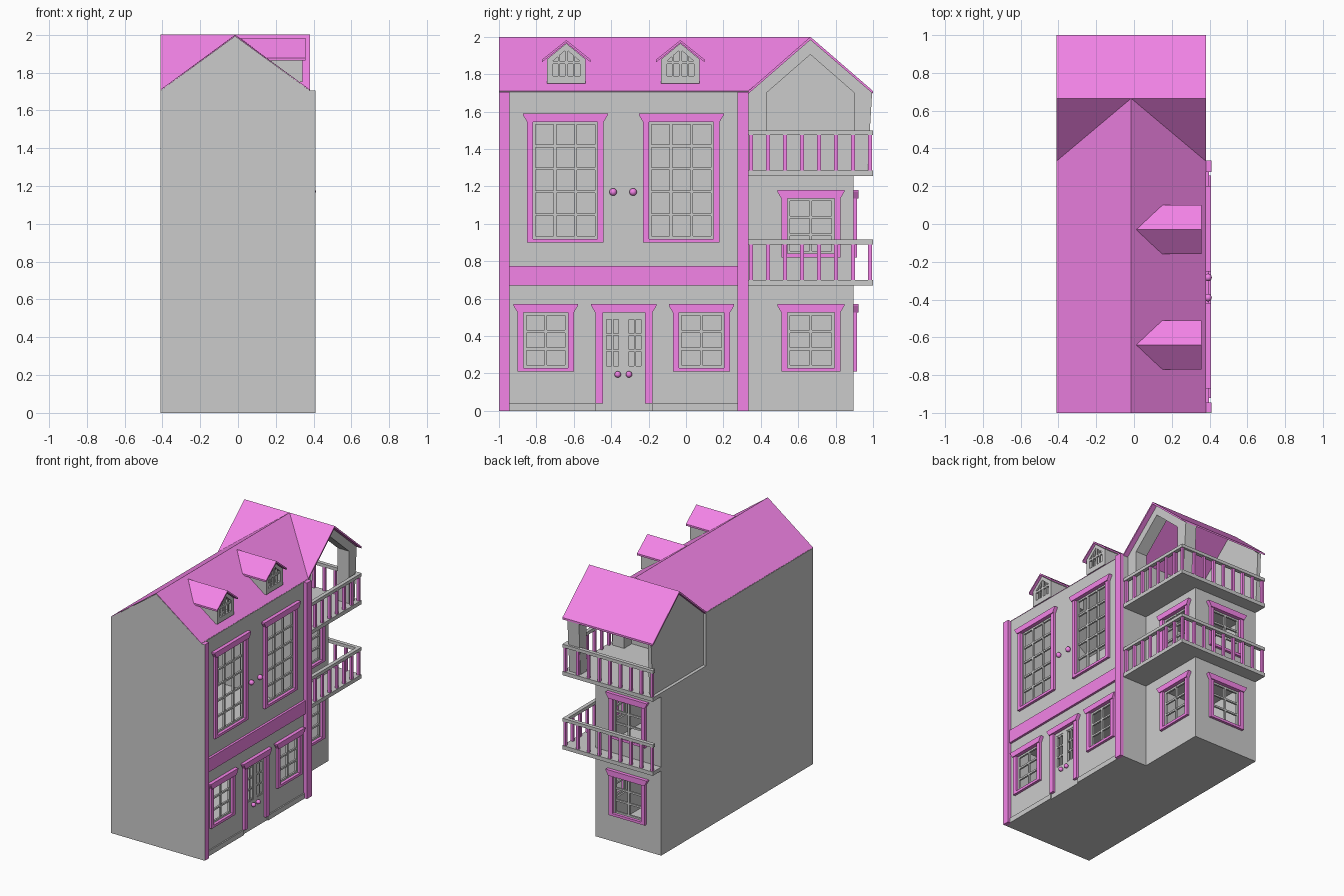
import bpy, bmesh

if "Cube" in bpy.data.objects:
    bpy.data.objects.remove(bpy.data.objects["Cube"])

pink = bpy.data.materials.new("pink")
pink.diffuse_color = (0.9, 0.23, 0.8, 1)
pink.use_nodes = True
pink.node_tree.nodes["Principled BSDF"].inputs["Base Color"].default_value = pink.diffuse_color


def prism(name, pts, axis, a, b, mat=None):
    """Extrude a 2D outline along an axis from a to b."""
    def put(p, d):
        return {"x": (d, p[0], p[1]), "y": (p[0], d, p[1]), "z": (p[0], p[1], d)}[axis]
    bm = bmesh.new()
    lo = [bm.verts.new(put(p, a)) for p in pts]
    hi = [bm.verts.new(put(p, b)) for p in pts]
    bm.faces.new(lo)
    bm.faces.new(hi)
    n = len(pts)
    for i in range(n):
        bm.faces.new((lo[i], lo[(i + 1) % n], hi[(i + 1) % n], hi[i]))
    bmesh.ops.recalc_face_normals(bm, faces=bm.faces)
    me = bpy.data.meshes.new(name)
    bm.to_mesh(me)
    bm.free()
    ob = bpy.data.objects.new(name, me)
    bpy.context.collection.objects.link(ob)
    if mat:
        me.materials.append(mat)
    return ob


def box(name, x0, x1, y0, y1, z0, z1, mat=None):
    return prism(name, [(x0, y0), (x1, y0), (x1, y1), (x0, y1)], "z", z0, z1, mat)


def carve(target, cutters):
    for c in cutters:
        m = target.modifiers.new("cut", "BOOLEAN")
        m.operation, m.solver, m.object = "DIFFERENCE", "EXACT", c
        bpy.context.view_layer.objects.active = target
        bpy.ops.object.modifier_apply(modifier=m.name)
        bpy.data.objects.remove(c)


def panel(name, axis, face, u0, u1, z0, z1, d0, d1, mat=None):
    """Box on a wall: u runs along the wall, d outwards from the face."""
    rect = [(u0, z0), (u1, z0), (u1, z1), (u0, z1)]
    return prism(name, rect, axis, face + d0, face + d1, mat)


def grid(name, axis, face, u0, u1, z0, z1, cols, rows, w=0.014):
    for i in range(cols + 1):
        u = u0 + (u1 - u0 - w) * i / cols
        panel(name + "_upright", axis, face, u, u + w, z0, z1, -0.018, -0.002)
    for j in range(rows + 1):
        z = z0 + (z1 - z0 - w) * j / rows
        panel(name + "_crossbar", axis, face, u0, u1, z, z + w, -0.017, -0.003)


def header(name, axis, face, u0, u1, z1):
    pts = [(u0, z1 - 0.045), (u1, z1 - 0.045), (u1 + 0.022, z1 - 0.008), (u1 + 0.022, z1),
           (u0 - 0.022, z1), (u0 - 0.022, z1 - 0.008)]
    prism(name + "_header", pts, axis, face, face + 0.028, pink)


def window(name, axis, face, u0, u1, z0, z1, cols, rows):
    """Pink surround with muntins; returns the hole cutter."""
    t = 0.032
    for a, b in ((u0, u0 + t), (u1 - t, u1)):
        panel(name + "_jamb", axis, face, a, b, z0, z1 - 0.045, 0, 0.02, pink)
    panel(name + "_sill", axis, face, u0 + t, u1 - t, z0, z0 + 0.02, 0, 0.02, pink)
    header(name, axis, face, u0, u1, z1)
    grid(name, axis, face, u0 + t, u1 - t, z0 + 0.02, z1 - 0.045, cols, rows)
    return panel(name + "_cutter", axis, face, u0 + t, u1 - t, z0 + 0.02, z1 - 0.045, -0.06, 0.05)


def knob(x, y, z, r):
    bpy.ops.mesh.primitive_uv_sphere_add(segments=16, ring_count=10, radius=r, location=(x, y, z))
    ob = bpy.context.object
    ob.name = "door_knob"
    ob.data.materials.append(pink)
    bpy.ops.object.shade_smooth()


XL, XR, XM, RID = -0.41, 0.38, -0.015, 0.665

# Main block: gabled shell with two hollow storeys
house = prism("house_walls", [(XL, 0), (XR, 0), (XR, 1.705), (XM, 1.993), (XL, 1.705)], "y", -1, 0.333)
cuts = [box("room", XL + .03, XR - .03, -.97, .30, .03, .67),
        prism("room", [(XL + .03, .70), (XR - .03, .70), (XR - .03, 1.69), (XM, 1.955), (XL + .03, 1.69)],
              "y", -.97, .30)]
for y0, y1 in ((-0.85, -0.44), (-0.23, 0.18)):
    cuts.append(window("tall_window", "x", XR, y0, y1, 0.90, 1.59, 3, 5))
for y0, y1 in ((-0.90, -0.60), (-0.07, 0.235)):
    cuts.append(window("low_window", "x", XR, y0, y1, 0.21, 0.57, 2, 3))
for y0, y1 in ((-0.435, -0.35), (-0.315, -0.23)):
    grid("door_pane", "x", XR, y0, y1, 0.23, 0.50, 2, 3, 0.011)
    cuts.append(panel("door_cutter", "x", XR, y0, y1, 0.23, 0.50, -0.06, 0.05))
carve(house, cuts)

# Door surround, knobs, skirting and pink trim
for a, b in ((-0.485, -0.445), (-0.22, -0.18)):
    panel("door_jamb", "x", XR, a, b, 0.04, 0.525, 0, 0.02, pink)
header("door", "x", XR, -0.485, -0.18, 0.57)
for y in (-0.365, -0.305):
    knob(XR + 0.012, y, 0.195, 0.017)
for y in (-0.39, -0.283):
    knob(XR + 0.012, y, 1.17, 0.02)
for a, b in ((-0.945, -0.485), (-0.18, 0.275)):
    panel("skirting", "x", XR, a, b, 0, 0.04, 0, 0.01)
panel("floor_band", "x", XR, -0.945, 0.275, 0.67, 0.775, 0, 0.018, pink)
panel("corner_trim_front", "x", XR, -0.996, -0.945, 0, 1.705, 0, 0.03, pink)
panel("corner_trim_end", "x", XR, -1, -0.996, 0, 1.705, 0, 0.03)
panel("corner_trim_back", "x", XR, 0.275, 0.335, 0, 1.705, 0, 0.03, pink)

# Main roof: two slopes mitred into the cross gable
me = bpy.data.meshes.new("main_roof")
me.from_pydata([(XL, -1, 1.71), (XM, -1, 2), (XR, -1, 1.71), (XL, .333, 1.71), (XM, RID, 2), (XR, .333, 1.71)],
               [], [(0, 1, 4, 3), (1, 2, 5, 4)])
me.materials.append(pink)
roof = bpy.data.objects.new("main_roof", me)
bpy.context.collection.objects.link(roof)
sol = roof.modifiers.new("thickness", "SOLIDIFY")
sol.thickness, sol.offset = 0.004, -1 if me.polygons[0].normal.z > 0 else 1

# Cross-gable roof
prism("cross_roof", [(.333, 1.71), (RID, 2), (1, 1.71), (1, 1.695), (RID, 1.983), (.333, 1.695)], "x", XL, XR, pink)

# Dormers
for yc in (-0.64, -0.03):
    body = prism("dormer", [(yc - .103, 1.75), (yc + .103, 1.75), (yc + .103, 1.88), (yc, 1.965), (yc - .103, 1.88)],
                 "x", 0.03, 0.34)
    hole = [(yc - .072, 1.79), (yc + .072, 1.79), (yc + .072, 1.87), (yc, 1.932), (yc - .072, 1.87)]
    carve(body, [prism("dormer_cutter", hole, "x", 0.29, 0.36)])
    for u, top in ((-.04, 1.9), (0, 1.935), (.04, 1.9)):
        w = 0.008 if u == 0 else 0.004
        panel("dormer_upright", "x", 0.34, yc + u - w, yc + u + w, 1.785, top, -0.015, -0.003)
    panel("dormer_crossbar", "x", 0.34, yc - .075, yc + .075, 1.855, 1.87, -0.016, -0.002)
    # roof sheets cut to follow the main slope
    bm = bmesh.new()
    for s in (-1, 1):
        top = [(0.012, yc, 1.982), (0.358, yc, 1.982), (0.358, yc + s * .13, 1.878), (0.15, yc + s * .13, 1.878)]
        t = [bm.verts.new(p) for p in top]
        b = [bm.verts.new((x, y, z - 0.014)) for x, y, z in top]
        bm.faces.new(t)
        bm.faces.new(b)
        for i in range(4):
            bm.faces.new((t[i], t[(i + 1) % 4], b[(i + 1) % 4], b[i]))
    bmesh.ops.recalc_face_normals(bm, faces=bm.faces)
    me = bpy.data.meshes.new("dormer_roof")
    bm.to_mesh(me)
    bm.free()
    me.materials.append(pink)
    bpy.context.collection.objects.link(bpy.data.objects.new("dormer_roof", me))

# Side tower with windows on two faces
TX, TY = 0.165, 0.895
tower = box("tower_walls", XL, TX, 0.333, TY, 0, 1.255)
cuts = [box("room", XL + .03, TX - .03, .36, TY - .03, a, b) for a, b in ((.03, .67), (.70, 1.23))]
for z in (0.21, 0.82):
    cuts.append(window("tower_side_window", "x", TX, 0.51, 0.825, z, z + 0.36, 2, 3))
    cuts.append(window("tower_end_window", "y", TY, -0.28, 0.035, z, z + 0.36, 2, 3))
carve(tower, cuts)

# Balconies: slab, rails and balusters
for z in (0.67, 1.255):
    box("balcony_floor", XL, XR, 0.333, 1, z, z + 0.03)
    box("side_rail", XR - .03, XR, 0.333, 1, z + .22, z + .245)
    box("end_rail", XL, XR - .03, 0.97, 1, z + .22, z + .245)
    for i in range(8):
        y = 0.348 + i * 0.0909
        box("side_baluster", XR - .025, XR - .005, y - .01, y + .01, z + .03, z + .22, pink)
    for i in range(8):
        x = XL + .015 + i * 0.0925
        box("end_baluster", x - .01, x + .01, 0.975, 0.995, z + .03, z + .22, pink)

# Open top porch: front arch with posts, solid rear gable wall
prism("porch_arch", [(.335, 1.285), (.335, 1.70), (RID, 1.988), (.995, 1.70), (.97, 1.285), (.9, 1.285),
                     (.9, 1.70), (RID, 1.905), (.43, 1.70), (.43, 1.285)], "x", 0.24, 0.34)
prism("rear_gable_wall", [(.333, 1.285), (.333, 1.70), (RID, 1.988), (.985, 1.70), (.965, 1.285)], "x", -0.385, -0.355)
